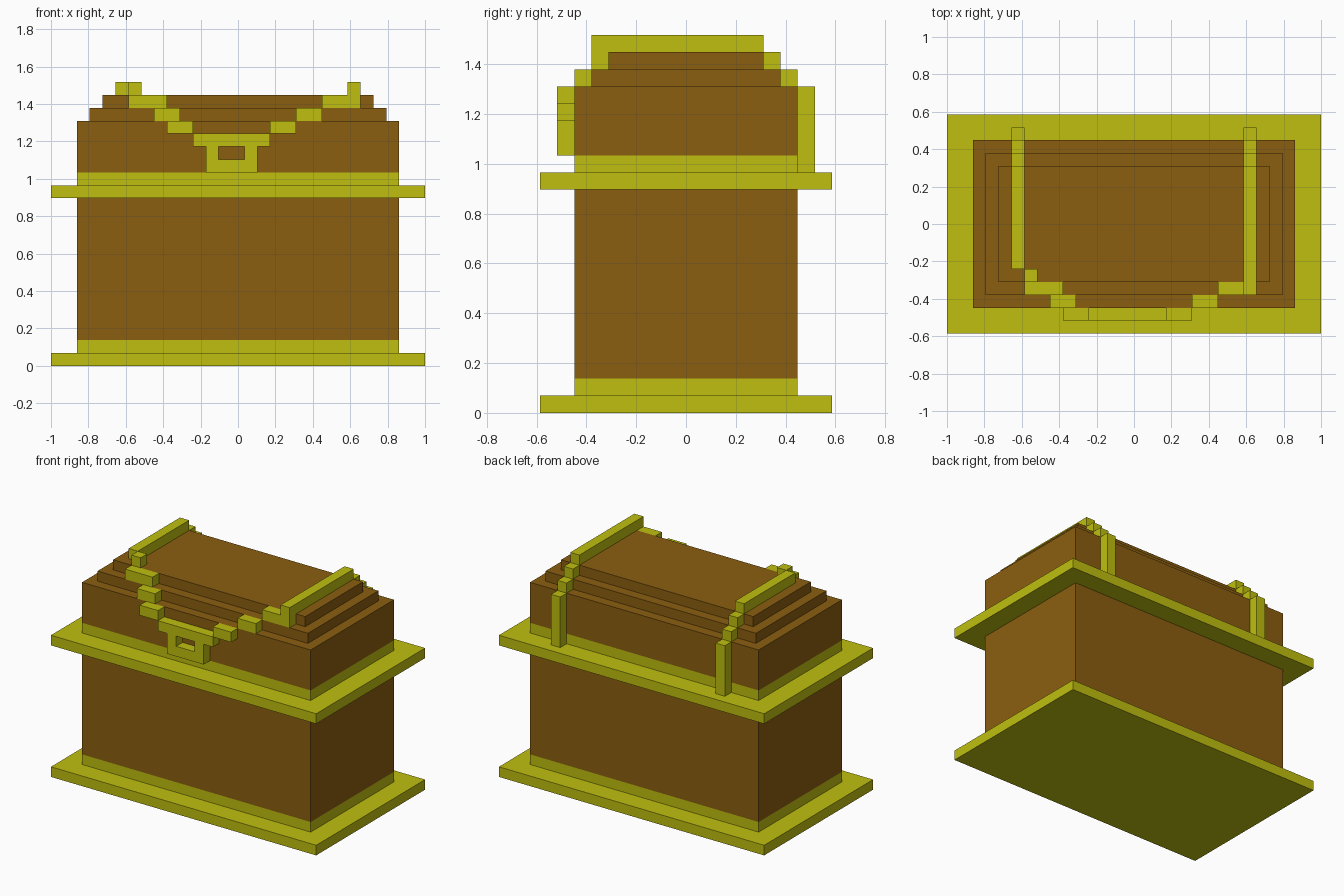
import bpy
import bmesh
from mathutils import Matrix, Vector

U = 2 / 29  # size of one block; every part is laid out in whole blocks

cube = bpy.data.objects.get("Cube")
if cube:
    bpy.data.objects.remove(cube, do_unlink=True)


def make_material(name, colour):
    mat = bpy.data.materials.new(name)
    mat.use_nodes = True
    mat.diffuse_color = (*colour, 1)
    bsdf = next(n for n in mat.node_tree.nodes if n.type == "BSDF_PRINCIPLED")
    bsdf.inputs["Base Color"].default_value = (*colour, 1)
    return mat


wood = make_material("brown wood", (0.258, 0.112, 0.005))
gold = make_material("yellow gold", (0.521, 0.521, 0.005))


def make_blocks(name, mat, boxes):
    """One object from boxes given as (x range, y range, z range) in blocks."""
    bm = bmesh.new()
    for ranges in boxes:
        low = Vector([r[0] for r in ranges]) * U
        high = Vector([r[1] for r in ranges]) * U
        place = Matrix.Translation((low + high) / 2) @ Matrix.Diagonal((*(high - low), 1))
        bmesh.ops.create_cube(bm, size=1, matrix=place)
    mesh = bpy.data.meshes.new(name)
    bm.to_mesh(mesh)
    bm.free()
    mesh.materials.append(mat)
    obj = bpy.data.objects.new(name, mesh)
    bpy.context.collection.objects.link(obj)
    return obj


def centred(half_x, half_y, bottom, top):
    return (-half_x, half_x), (-half_y, half_y), (bottom, top)


# Chest: flat rims, flush trim bands, wooden walls and stepped lid
BODY = (12.5, 6.5)
RIM = (14.5, 8.5)
for name, mat, size, bottom, top in (
    ("base_rim", gold, RIM, 0, 1),
    ("base_band", gold, BODY, 1, 2),
    ("chest_body", wood, BODY, 2, 13),
    ("lid_rim", gold, RIM, 13, 14),
    ("lid_band", gold, BODY, 14, 15),
    ("lid_body", wood, BODY, 15, 19),
):
    make_blocks(name, mat, [centred(*size, bottom, top)])

make_blocks("lid_steps", wood, [
    centred(BODY[0] - i, BODY[1] - i, 18 + i, 19 + i) for i in (1, 2)
])

# Straps: run along the top, step down the back, end in a post on the rim
for side, x, front in (("right", -9.5, -3.5), ("left", 8.5, -5.5)):
    span = (x, x + 1)
    make_blocks(side + "_strap", gold, [
        (span, (front, 4.5), (21, 22)),
        (span, (4.5, 5.5), (20, 21)),
        (span, (5.5, 6.5), (19, 20)),
        (span, (6.5, 7.5), (14, 19)),
    ])

# Front chain: links step down the lid from each strap, as (x start, x end, front, bottom)
chains = {
    "right_chain": [(-8.5, -7.5, -4.5, 21), (-8.5, -5.5, -5.5, 20),
                    (-6.5, -4.5, -6.5, 19), (-5.5, -3.5, -7.5, 18)],
    "left_chain": [(6.5, 9.5, -5.5, 20), (4.5, 6.5, -6.5, 19),
                   (2.5, 4.5, -7.5, 18)],
}
for name, links in chains.items():
    make_blocks(name, gold, [
        ((a, b), (y, y + 1), (z, z + 1)) for a, b, y, z in links
    ])

# Clasp: crossbar over a square loop with an open hole
depth = (-7.5, -6.5)
make_blocks("clasp", gold, [
    ((-3.5, 2.5), depth, (17, 18)),
    ((-2.5, -1.5), depth, (16, 17)),
    ((0.5, 1.5), depth, (16, 17)),
    ((-2.5, 1.5), depth, (15, 16)),
])
